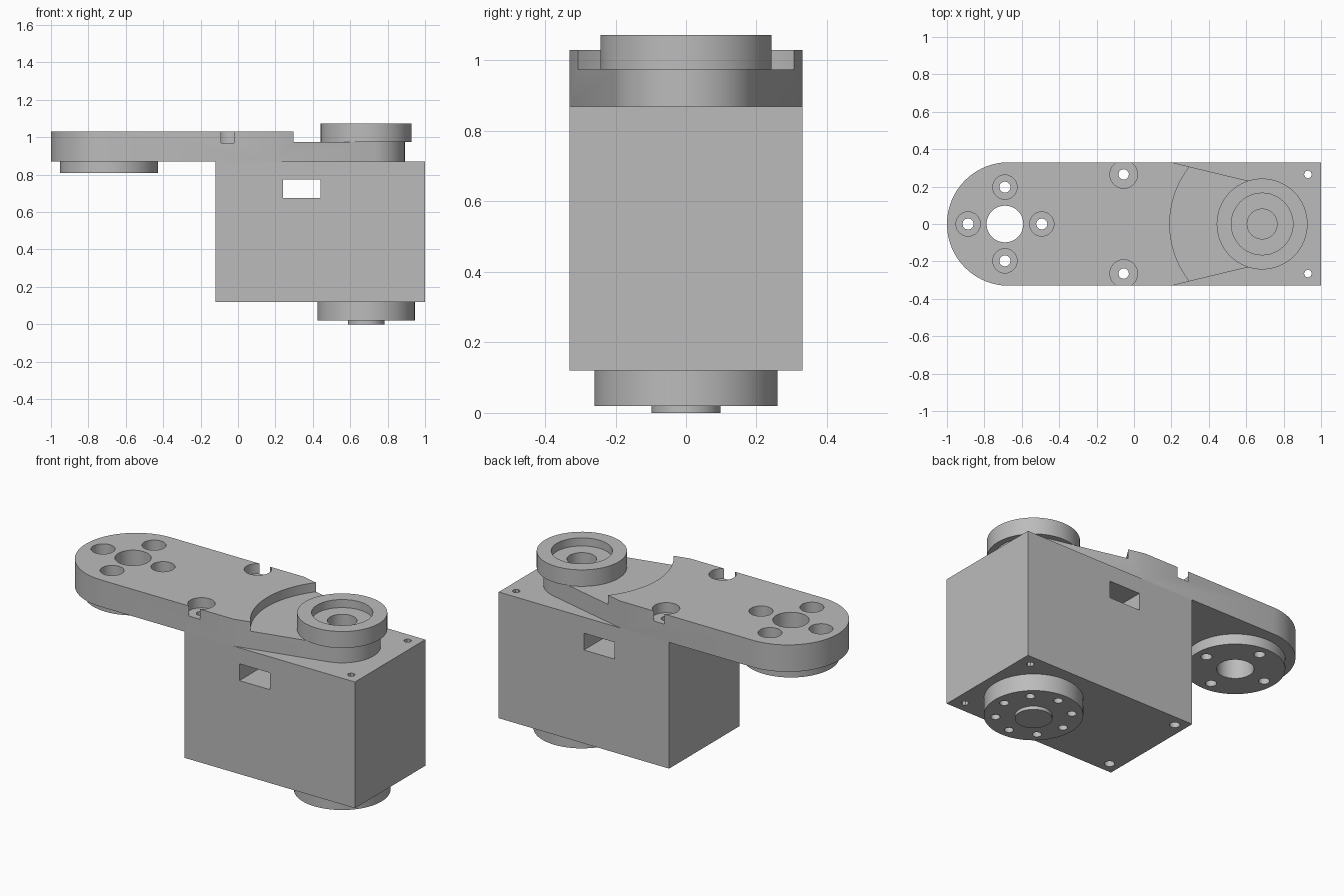
import bpy, bmesh
from math import radians, cos, sin, pi

cube = bpy.data.objects.get("Cube")
if cube:
    bpy.data.objects.remove(cube, do_unlink=True)

grey = bpy.data.materials.new("plain_grey")
grey.use_nodes = True
colour = (0.5, 0.5, 0.5, 1)
grey.diffuse_color = colour
grey.node_tree.nodes["Principled BSDF"].inputs["Base Color"].default_value = colour

AXIS = 0.685      # turning axis of the motor
MOUNT = -0.69     # centre of the far mounting pad
SIDE = 0.33       # half width of the body
SCREW_Y = 0.265


def prism(name, outline, z0, z1):
    """Extrude a flat outline between two heights."""
    bm = bmesh.new()
    base = bm.faces.new([bm.verts.new((x, y, z0)) for x, y in outline])
    top = bmesh.ops.extrude_face_region(bm, geom=[base])["geom"]
    moved = [v for v in top if isinstance(v, bmesh.types.BMVert)]
    bmesh.ops.translate(bm, verts=moved, vec=(0, 0, z1 - z0))
    bmesh.ops.recalc_face_normals(bm, faces=bm.faces)
    mesh = bpy.data.meshes.new(name)
    bm.to_mesh(mesh)
    bm.free()
    obj = bpy.data.objects.new(name, mesh)
    bpy.context.collection.objects.link(obj)
    mesh.materials.append(grey)
    return obj


def arc(x, y, r, start, end, n):
    angles = [radians(start + (end - start) * i / n) for i in range(n + 1)]
    return [(x + r * cos(a), y + r * sin(a)) for a in angles]


def disc(name, x, y, r, z0, z1, n=64):
    return prism(name, arc(x, y, r, 0, 360, n)[:-1], z0, z1)


def box(name, x0, x1, y0, y1, z0, z1):
    return prism(name, [(x0, y0), (x1, y0), (x1, y1), (x0, y1)], z0, z1)


def cut(target, cutters):
    """Subtract each cutter and remove it."""
    bpy.context.view_layer.objects.active = target
    for cutter in cutters:
        cutter.hide_render = True
        mod = target.modifiers.new("cut", "BOOLEAN")
        mod.operation = "DIFFERENCE"
        mod.solver = "EXACT"
        mod.object = cutter
        bpy.ops.object.modifier_apply(modifier=mod.name)
        bpy.data.objects.remove(cutter, do_unlink=True)


def hole(x, y, r, z0, z1, n=16):
    return disc("hole_cutter", x, y, r, z0, z1, n)


def ring(x, r, count):
    return [(x + r * cos(2 * pi * i / count), r * sin(2 * pi * i / count))
            for i in range(count)]


near_screws = [(-0.055, s * SCREW_Y) for s in (-1, 1)]
far_screws = [(0.93, s * SCREW_Y) for s in (-1, 1)]
mount_screws = ring(MOUNT, 0.197, 4)

# Motor body with cable slot and corner screw holes
body = box("motor_body", -0.12, 1, -SIDE, SIDE, 0.12, 0.87)
cut(body, [box("slot_cutter", 0.24, 0.44, -0.5, 0.5, 0.675, 0.775)])
cut(body, [hole(x, y, 0.028, 0, 1, 12) for x, y in near_screws])
cut(body, [hole(x, y, 0.021, 0, 1, 8) for x, y in far_screws])

# Arm: round far end, straight sides, tapered end around the axis
outline = arc(AXIS, 0, 0.207, -76.6, 76.6, 32)
outline += [(0.2, SIDE)] + arc(-0.67, 0, SIDE, 90, 270, 48) + [(0.2, -SIDE)]
arm = prism("arm", outline, 0.87, 1.03)
cut(arm, [disc("step_cutter", AXIS, 0, 0.494, 0.975, 1.2, 128),
          hole(MOUNT, 0, 0.098, 0.5, 1.2, 48),
          hole(AXIS, 0, 0.08, 0.9, 1.2, 32)])
for x, y in near_screws:
    cut(arm, [hole(x, y, 0.074, 0.97, 1.2, 32), hole(x, y, 0.028, 0.5, 1.2, 12)])
for x, y in mount_screws:
    cut(arm, [hole(x, y, 0.065, 0.92, 1.2, 32), hole(x, y, 0.03, 0.5, 1.2, 12)])

# Mounting pad under the far end
pad = disc("mounting_pad", MOUNT, 0, 0.262, 0.81, 0.87)
cut(pad, [hole(MOUNT, 0, 0.098, 0.5, 1.2, 48)])
cut(pad, [hole(x, y, 0.03, 0.5, 1.2, 12) for x, y in mount_screws])

# Bearing cup on top of the axis
cup = disc("bearing_cup", AXIS, 0, 0.243, 0.975, 1.073)
cut(cup, [hole(AXIS, 0, 0.165, 1.025, 1.2, 48), hole(AXIS, 0, 0.08, 0.5, 1.2, 32)])

# Output wheel and hub under the body
wheel = disc("output_wheel", AXIS, 0, 0.26, 0.02, 0.12)
cut(wheel, [hole(x, y, 0.025, -0.1, 0.1, 12) for x, y in ring(AXIS, 0.2, 8)])
hub = disc("output_hub", AXIS, 0, 0.098, 0, 0.02, 48)

# Smooth the round walls, keep edges sharp
for obj in (body, arm, pad, cup, wheel, hub):
    bpy.ops.object.select_all(action="DESELECT")
    obj.select_set(True)
    bpy.context.view_layer.objects.active = obj
    bpy.ops.object.shade_smooth_by_angle(angle=radians(35))
